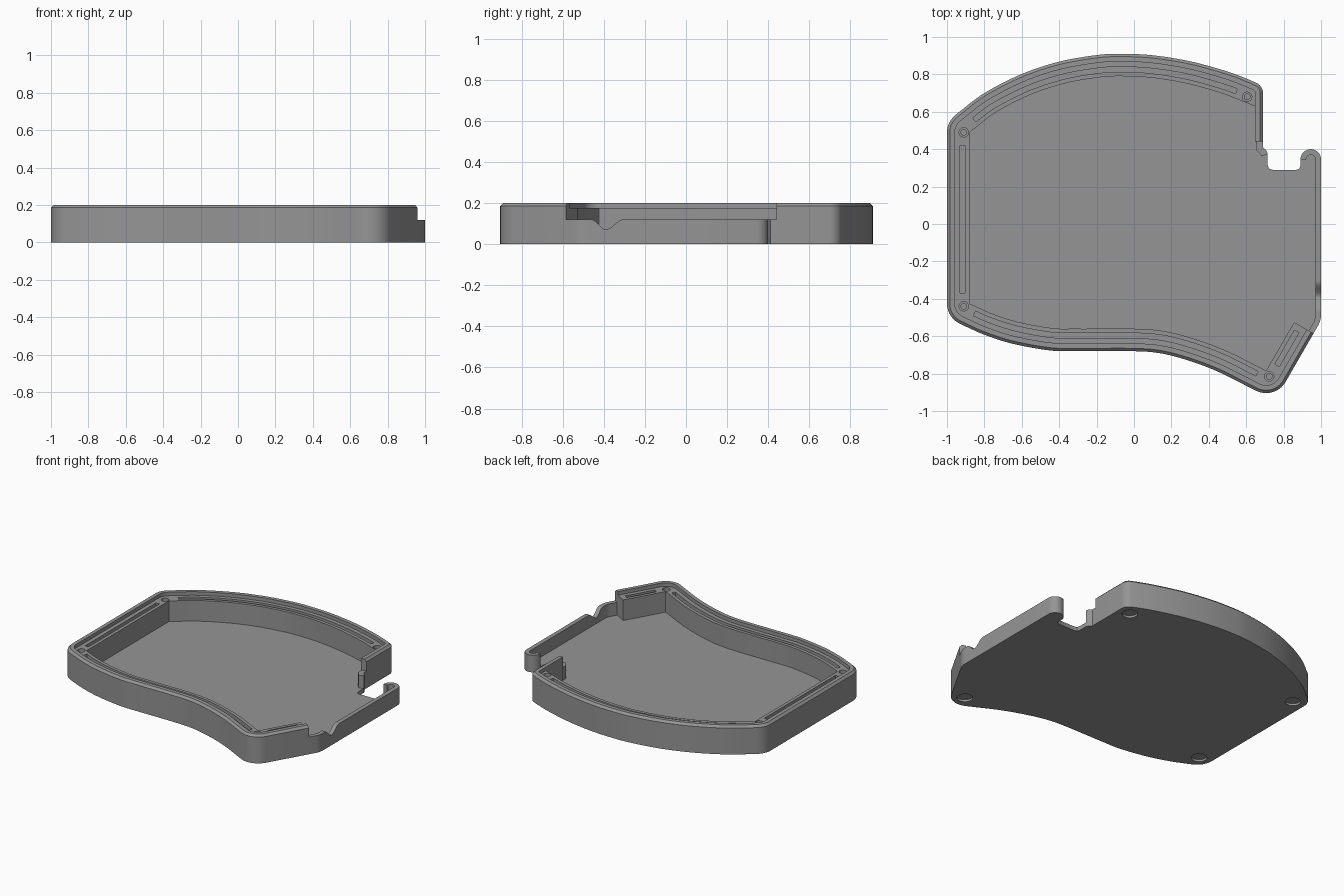
import bpy, bmesh, math
from mathutils import Vector

if "Cube" in bpy.data.objects:
    bpy.data.objects.remove(bpy.data.objects["Cube"])

V = lambda x, y: Vector((x, y))
mat = bpy.data.materials.new("grey_plastic")
mat.diffuse_color = (0.30, 0.30, 0.30, 1)
mat.use_nodes = True
mat.node_tree.nodes["Principled BSDF"].inputs["Base Color"].default_value = mat.diffuse_color


def spline(pts, n=8):
    """Smooth curve through a few points."""
    p = [V(*q) for q in pts]
    p = [2 * p[0] - p[1]] + p + [2 * p[-1] - p[-2]]
    out = []
    for a, b, c, d in zip(p, p[1:], p[2:], p[3:]):
        for k in range(n):
            t = k / n
            out.append(0.5 * (2 * b + (c - a) * t + (2 * a - 5 * b + 4 * c - d) * t ** 2
                              + (3 * b - a - 3 * c + d) * t ** 3))
    return out + [p[-2]]


def offset(path, d):
    """Shift a path of (point, corner radius) to its left, then round its corners."""
    pts = [p for p, r in path]
    left = [V(a.y - b.y, b.x - a.x).normalized() for a, b in zip(pts, pts[1:])]
    left = [left[0]] + left + [left[-1]]
    moved = [p + (m + n) * d / (1 + m.dot(n)) for p, m, n in zip(pts, left, left[1:])]
    out = []
    for i, (p, r) in enumerate(path):
        q = moved[i]
        if not r:
            out.append(q)
            continue
        r = max(0.002, r - d)
        u, w = (moved[i - 1] - q).normalized(), (moved[i + 1] - q).normalized()
        half = u.angle(w) / 2
        mid = q + (u + w).normalized() * r / math.sin(half)
        a = q + u * r / math.tan(half) - mid
        turn = math.pi - 2 * half
        for k in range(11):
            t = turn * k / 10
            out.append(mid + V(a.x * math.cos(t) - a.y * math.sin(t),
                               a.x * math.sin(t) + a.y * math.cos(t)))
    return out


def finish(name, bm):
    bmesh.ops.recalc_face_normals(bm, faces=bm.faces)
    me = bpy.data.meshes.new(name)
    bm.to_mesh(me)
    bm.free()
    me.materials.append(mat)
    ob = bpy.data.objects.new(name, me)
    bpy.context.collection.objects.link(ob)
    return ob


def sweep(name, path, profile, top=None):
    """Sweep a closed (offset, z) profile along a path; top(y) may limit its height."""
    bm = bmesh.new()
    cols = []
    for d, z in profile:
        base = offset(path, 0)
        cols.append([bm.verts.new((p.x, p.y, min(z, top(b.y)) if top else z))
                     for p, b in zip(offset(path, d), base)])
    for a, b in zip(cols, cols[1:] + cols[:1]):
        for i in range(len(a) - 1):
            bm.faces.new((a[i], a[i + 1], b[i + 1], b[i]))
    bm.faces.new([c[0] for c in cols])
    bm.faces.new([c[-1] for c in cols])
    return finish(name, bm)


def prism(name, pts, z0, z1):
    bm = bmesh.new()
    f = bm.faces.new([bm.verts.new((p.x, p.y, z0)) for p in pts])
    top = bmesh.ops.extrude_face_region(bm, geom=[f])["geom"]
    bmesh.ops.translate(bm, vec=(0, 0, z1 - z0),
                        verts=[v for v in top if isinstance(v, bmesh.types.BMVert)])
    return finish(name, bm)


def disc(name, x, y, r, z0, z1):
    return prism(name, [V(x + r * math.cos(k * math.tau / 32), y + r * math.sin(k * math.tau / 32))
                        for k in range(32)], z0, z1)


def rect(d0, d1, z0, z1):
    return [(d0, z0), (d0, z1), (d1, z1), (d1, z0)]


plain = lambda pts: [(p, 0) for p in pts]

# Outline curves, running counter-clockwise
back = spline([(0.62, 0.77), (0.5, 0.815), (0.3, 0.87), (0.1, 0.902), (-0.07, 0.91), (-0.2, 0.903),
               (-0.4, 0.868), (-0.6, 0.802), (-0.8, 0.70), (-0.94, 0.595)])
front = spline([(-0.9, -0.548), (-0.8, -0.592), (-0.65, -0.64), (-0.45, -0.676), (-0.3, -0.68), (0, -0.68),
                (0.15, -0.693), (0.3, -0.733), (0.45, -0.79), (0.62, -0.875)])
end = V(0.96, -0.585)
main = plain(back) + [(V(-1, 0.545), 0.12), (V(-1, -0.50), 0.12)] + plain(front) + \
    [(V(0.754, -0.942), 0.12), (end, 0)]
lip_path = [(V(0.69, 0.44), 0), (V(0.69, 0.738), 0.06)] + main
ledge_path = [(V(0.70, 0.738), 0)] + main

# Low right wall, ending in a hook beside the notch
low_path = [(end, 0), (V(1, -0.516), 0.12)]
low_path += plain([V(1, -0.47 + 0.01 * k) for k in range(18)])
low_path += plain([V(0.945 + 0.055 * math.cos(k * math.pi / 16), 0.345 + 0.055 * math.sin(k * math.pi / 16))
                   for k in range(17)])


def dip(y):
    """Height of the low wall, with a rounded cable dip."""
    t = (y + 0.39) / (0.07 if y < -0.39 else 0.085)
    return 0.12 - 0.048 * (0.5 + 0.5 * math.cos(math.pi * t)) if abs(t) < 1 else 0.12


# Floor plate with the notch
notch = [V(0.89, 0.31), V(0.884, 0.296), V(0.87, 0.29), V(0.74, 0.29), V(0.722, 0.296), V(0.715, 0.315)]
hook = [V(0.715, 0.375), V(0.708, 0.392), V(0.69, 0.41)]
floor = prism("tray", offset(lip_path, 0) + offset(low_path, 0)[1:] + notch + hook, 0, 0.03)

# Walls: raised outer lip, lower inner ledge, low wall and notch post
walls = [
    sweep("ledge", ledge_path, rect(0.03, 0.12, 0.01, 0.175)),
    sweep("lip", lip_path, [(0, 0.01), (0, 0.185), (0.015, 0.2), (0.042, 0.2), (0.042, 0.01)]),
    sweep("low_wall", low_path, rect(0, 0.03, 0.01, 0.12), dip),
    sweep("notch_post", plain(hook + [V(0.69, 0.46)]), rect(0, 0.035, 0.01, 0.12)),
]

# Grooves in the ledge, screw holes and foot recesses
grooves = {
    "back": [p for p in back if -0.92 < p.x < 0.59],
    "left": [V(-1, 0.42), V(-1, -0.37)],
    "front": [p for p in front if -0.89 < p.x < 0.625],
    "right": [V(0.837, -0.798), V(0.942, -0.616)],
}
cutters = [sweep(n + "_groove_cutter", plain(p), rect(0.07, 0.097, 0.13, 0.25)) for n, p in grooves.items()]
for x, y in ((-0.91, 0.49), (-0.91, -0.44), (0.605, 0.68), (0.723, -0.815)):
    cutters += [disc("counterbore_cutter", x, y, 0.025, 0.15, 0.25),
                disc("screw_hole_cutter", x, y, 0.015, 0.06, 0.22),
                disc("foot_recess_cutter", x, y, 0.05, -0.05, 0.015)]

# Join the walls, cut the details, then drop the helpers
for op, parts in (("UNION", walls), ("DIFFERENCE", cutters)):
    for part in parts:
        m = floor.modifiers.new(part.name, "BOOLEAN")
        m.operation, m.object, m.solver = op, part, "EXACT"
bpy.context.view_layer.update()
final = bpy.data.meshes.new_from_object(floor.evaluated_get(bpy.context.evaluated_depsgraph_get()))
floor.modifiers.clear()
floor.data = final
for part in walls + cutters:
    bpy.data.objects.remove(part)
bpy.context.view_layer.objects.active = floor
floor.select_set(True)
bpy.ops.object.shade_smooth_by_angle(angle=math.radians(25))
